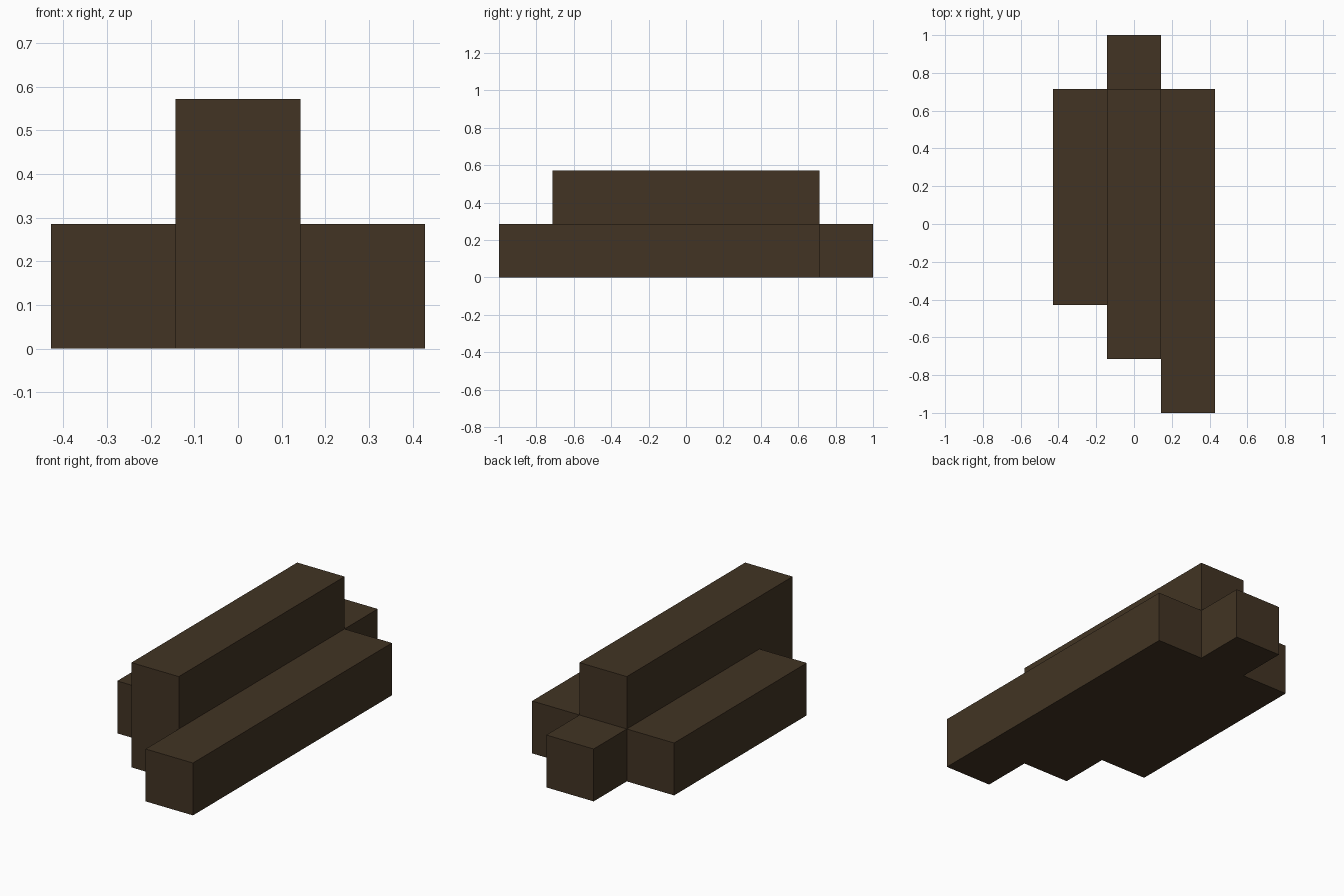
import bpy
import bmesh

cube = bpy.data.objects.get("Cube")
if cube:
    bpy.data.objects.remove(cube, do_unlink=True)

U = 2 / 7  # thickness of one log

# Dark bark colour
bark = bpy.data.materials.new("dark_bark")
bark.use_nodes = True
colour = (0.054, 0.034, 0.017, 1)
bark.diffuse_color = colour
bsdf = bark.node_tree.nodes["Principled BSDF"]
bsdf.inputs["Base Color"].default_value = colour
bsdf.inputs["Roughness"].default_value = 0.9


def log(name, x, profile):
    """Extrude a side profile of (y, z) points, in log units, one log wide."""
    bm = bmesh.new()
    verts = [bm.verts.new(((x - 0.5) * U, y * U, z * U)) for y, z in profile]
    face = bm.faces.new(verts)
    side = bmesh.ops.extrude_face_region(bm, geom=[face])["geom"]
    moved = [v for v in side if isinstance(v, bmesh.types.BMVert)]
    bmesh.ops.translate(bm, verts=moved, vec=(U, 0, 0))
    bmesh.ops.recalc_face_normals(bm, faces=bm.faces)
    mesh = bpy.data.meshes.new(name)
    bm.to_mesh(mesh)
    bm.free()
    mesh.materials.append(bark)
    obj = bpy.data.objects.new(name, mesh)
    bpy.context.collection.objects.link(obj)


def bar(front, back):
    return [(front, 0), (back, 0), (back, 1), (front, 1)]


# Outer logs: long on the left, short on the right
log("left_log", 1, bar(-3.5, 2.5))
log("right_log", -1, bar(-1.5, 2.5))

# Stacked middle logs, the lower one sticking out at the back
log("middle_stacked_logs", 0,
    [(-2.5, 0), (3.5, 0), (3.5, 1), (2.5, 1), (2.5, 2), (-2.5, 2)])
